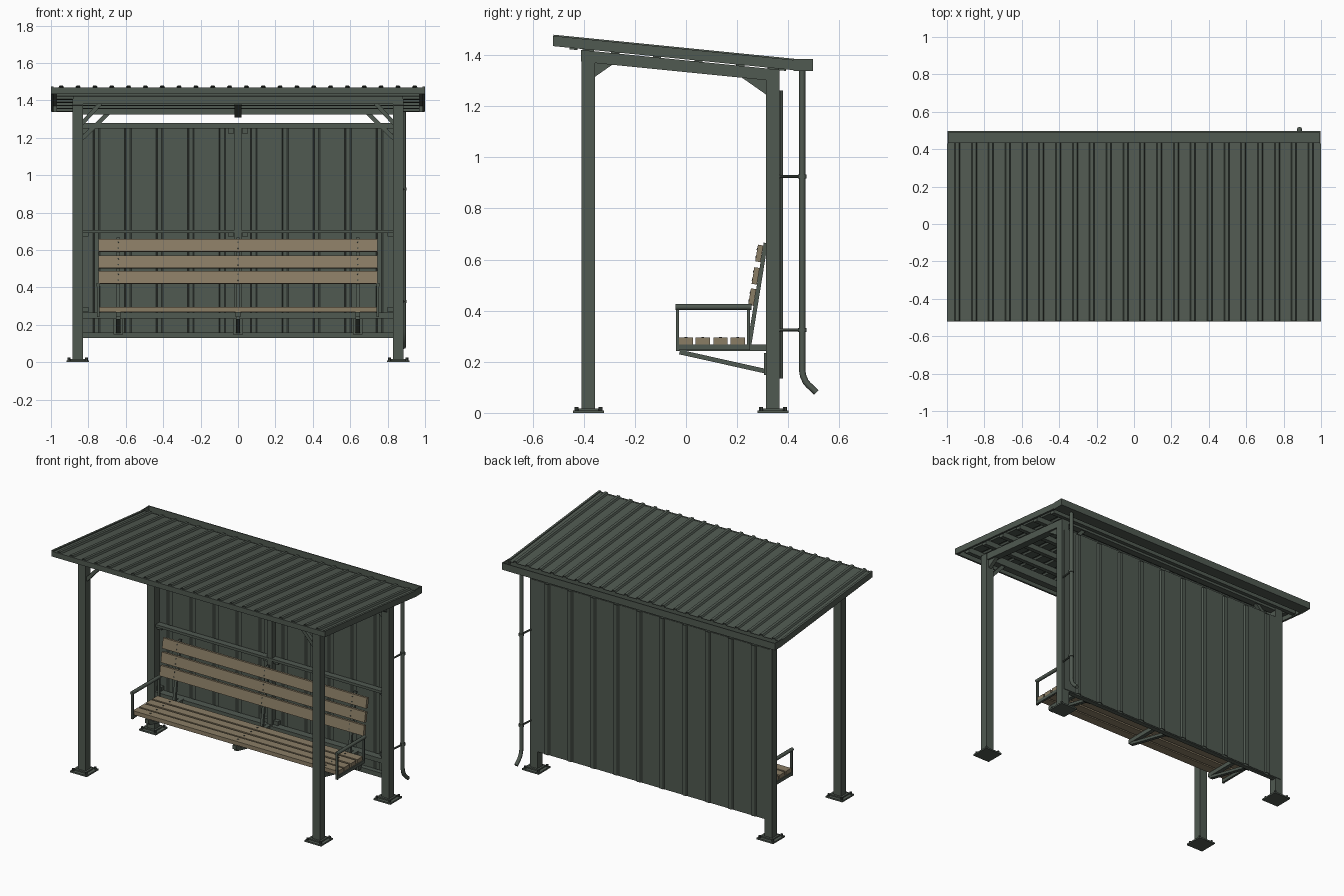
import bpy, bmesh, math
from mathutils import Vector

if "Cube" in bpy.data.objects:
    bpy.data.objects.remove(bpy.data.objects["Cube"])


def material(name, rgb):
    m = bpy.data.materials.new(name)
    m.diffuse_color = (*rgb, 1)
    m.use_nodes = True
    m.node_tree.nodes["Principled BSDF"].inputs["Base Color"].default_value = m.diffuse_color
    return m


GREEN = material("grey green metal", (0.080, 0.100, 0.082))
WOOD = material("tan wood", (0.255, 0.205, 0.130))
DARK = material("dark bolts", (0.045, 0.055, 0.048))


def make(name, verts, faces, mat=GREEN):
    me = bpy.data.meshes.new(name)
    me.from_pydata([tuple(v) for v in verts], [], faces)
    bm = bmesh.new()
    bm.from_mesh(me)
    bmesh.ops.recalc_face_normals(bm, faces=bm.faces)
    bm.to_mesh(me)
    bm.free()
    me.materials.append(mat)
    ob = bpy.data.objects.new(name, me)
    bpy.context.collection.objects.link(ob)
    return ob


def prism(name, pts, x0, x1, mat=GREEN):
    """Extrude a (y, z) outline along x."""
    n = len(pts)
    verts = [(x0, y, z) for y, z in pts] + [(x1, y, z) for y, z in pts]
    faces = [tuple(range(n)), tuple(range(n, 2 * n))]
    faces += [(i, (i + 1) % n, n + (i + 1) % n, n + i) for i in range(n)]
    return make(name, verts, faces, mat)


def box(name, x0, x1, y0, y1, z0, z1, mat=GREEN):
    return prism(name, [(y0, z0), (y1, z0), (y1, z1), (y0, z1)], x0, x1, mat)


def bar(name, p, q, side, w, h, mat=GREEN):
    """Rectangular bar from p to q; w along side, h across."""
    p, q, s = Vector(p), Vector(q), Vector(side)
    u = s.cross(q - p).normalized() * h / 2
    s = s * w / 2
    verts = [e + a * s + b * u for e in (p, q) for a, b in ((-1, -1), (1, -1), (1, 1), (-1, 1))]
    faces = [(0, 1, 2, 3), (4, 5, 6, 7)] + [(i, (i + 1) % 4, 4 + (i + 1) % 4, 4 + i) for i in range(4)]
    return make(name, verts, faces, mat)


def cylinder(name, p, q, r, mat=GREEN, n=8):
    p, q = Vector(p), Vector(q)
    d = (q - p).normalized()
    a = d.orthogonal().normalized()
    b = d.cross(a)
    ring = [(a * math.cos(t) + b * math.sin(t)) * r for t in (2 * math.pi * i / n for i in range(n))]
    faces = [tuple(range(n)), tuple(range(n, 2 * n))]
    faces += [(i, (i + 1) % n, n + (i + 1) % n, n + i) for i in range(n)]
    return make(name, [p + v for v in ring] + [q + v for v in ring], faces, mat)


def tube(name, pts, r):
    """Round pipe along a path."""
    cu = bpy.data.curves.new(name, "CURVE")
    cu.dimensions = "3D"
    cu.bevel_depth = r
    cu.bevel_resolution = 2
    cu.use_fill_caps = True
    sp = cu.splines.new("POLY")
    sp.points.add(len(pts) - 1)
    for p, c in zip(sp.points, pts):
        p.co = (*c, 1)
    cu.materials.append(GREEN)
    ob = bpy.data.objects.new(name, cu)
    bpy.context.collection.objects.link(ob)


def ribbed_sheet(name, half, ribs, base, top, height, start, end):
    """Sheet metal with trapezoid ribs; start/end map (x, height) to a point."""
    prof = [(-half, 0)]
    for c in ribs:
        prof += [(c - base, 0), (c - top, height), (c + top, height), (c + base, 0)]
    prof.append((half, 0))
    n = len(prof)
    verts = [start(*p) for p in prof] + [end(*p) for p in prof]
    ob = make(name, verts, [(i, i + 1, n + i + 1, n + i) for i in range(n - 1)])
    mod = ob.modifiers.new("thickness", "SOLIDIFY")
    mod.thickness, mod.offset = 0.004, 0


def roof(y):
    return 1.467 - 0.1 * (y + 0.52)


def sloped(name, y0, y1, up, down, x0, x1):
    prism(name, [(y0, roof(y0) + down), (y1, roof(y1) + down), (y1, roof(y1) + up), (y0, roof(y0) + up)], x0, x1)


# Posts with base plates and bolts
PX = 0.857
for s in (-1, 1):
    for label, y in (("front", -0.382), ("back", 0.340)):
        x = s * PX
        box(label + "_post", x - 0.0275, x + 0.0275, y - 0.0265, y + 0.0265, 0.01, roof(y) - 0.045)
        box(label + "_base_plate", x - 0.061, x + 0.061, y - 0.061, y + 0.061, 0, 0.010)
        box(label + "_base_collar", x - 0.040, x + 0.040, y - 0.040, y + 0.040, 0.010, 0.018)
        for a in (-1, 1):
            for b in (-1, 1):
                bx, by = x + a * 0.047, y + b * 0.047
                cylinder("base_bolt", (bx, by, 0.01), (bx, by, 0.024), 0.008, DARK, 6)
    # Rafter with corner gussets
    sloped("side_rafter", -0.41, 0.366, -0.036, -0.082, s * PX - 0.024, s * PX + 0.024)
    g0, g1 = s * PX - 0.012, s * PX + 0.012
    prism("front_gusset", [(-0.356, 1.315), (-0.356, 1.39), (-0.27, 1.375)], g0, g1)
    prism("back_gusset", [(0.314, 1.245), (0.314, 1.318), (0.218, 1.312)], g0, g1)
    # Diagonal knee braces across the front and back frames
    bar("front_knee_brace", (s * 0.835, -0.382, 1.275), (s * 0.735, -0.382, 1.385), (0, 1, 0), 0.025, 0.022)
    bar("back_knee_brace", (s * 0.835, 0.340, 1.195), (s * 0.690, 0.340, 1.335), (0, 1, 0), 0.025, 0.022)

# Cross beams and purlins below the roof
box("front_beam", -0.84, 0.84, -0.405, -0.360, 1.380, 1.430)
box("back_beam", -0.84, 0.84, 0.318, 0.362, 1.325, 1.362)
sloped("centre_rafter", -0.36, 0.32, -0.036, -0.075, -0.02, 0.02)
for i in range(6):
    y = -0.44 + i * 0.163
    sloped("purlin", y - 0.016, y + 0.016, -0.003, -0.038, -0.97, 0.97)

# Ribbed roof sheet with edge trim
ribs = [(i - 10.5) * 0.09 for i in range(22)]
ribbed_sheet("roof_sheet", 0.995, ribs, 0.014, 0.008, 0.011,
             lambda x, h: (x, -0.518, roof(-0.518) + h), lambda x, h: (x, 0.436, roof(0.436) + h))
for s in (-1, 1):
    sloped("roof_side_trim", -0.52, 0.43, 0.008, -0.032, min(s, s * 0.986), max(s, s * 0.986))
box("roof_front_trim", -1, 1, -0.521, -0.509, 1.435, 1.469)

# Open gutter with end caps
prism("gutter", [(0.420, 1.338), (0.496, 1.338), (0.496, 1.383), (0.490, 1.383), (0.490, 1.344),
                 (0.426, 1.344), (0.426, 1.372), (0.420, 1.372)], -0.998, 0.998)
for x in (-0.998, 0.992):
    box("gutter_end_cap", x, x + 0.006, 0.420, 0.496, 1.338, 1.384)

# Downspout and its wall clips
tube("downspout", [(0.885, 0.455, 1.345), (0.885, 0.455, 0.165), (0.885, 0.458, 0.145), (0.885, 0.468, 0.122),
                   (0.885, 0.478, 0.110), (0.885, 0.510, 0.080)], 0.0125)
for z in (0.925, 0.325):
    cylinder("downspout_clip_rod", (0.877, 0.36, z), (0.885, 0.455, z), 0.006)
    cylinder("downspout_clip_ring", (0.885, 0.455, z - 0.008), (0.885, 0.455, z + 0.008), 0.0165, GREEN, 16)

# Back wall sheet with ribs facing outward
ribbed_sheet("back_wall_sheet", 0.868, [(i - 4.5) * 0.168 for i in range(10)], 0.019, 0.012, 0.010,
             lambda x, h: (x, 0.3685 + h, 0.135), lambda x, h: (x, 0.3685 + h, 1.262))

# Wall frame
box("wall_top_rail", -0.835, 0.835, 0.325, 0.366, 1.250, 1.278)
box("wall_middle_rail", -0.835, 0.835, 0.325, 0.366, 0.690, 0.707)
box("wall_seat_rail", -0.835, 0.835, 0.318, 0.366, 0.235, 0.265)
box("wall_bottom_rail", -0.835, 0.835, 0.335, 0.366, 0.130, 0.160)
box("wall_centre_post", -0.018, 0.018, 0.328, 0.366, 0.135, 1.255)
for x in (-0.815, -0.038, 0.038, 0.815):
    for z in (1.235, 0.683, 0.280):
        box("rail_bracket", x - 0.016, x + 0.016, 0.340, 0.366, z - 0.012, z + 0.014)

# Bench supports: arm, diagonal strut, wall plate, leaning back strap
for x in (-0.64, 0, 0.64):
    box("seat_support_arm", x - 0.013, x + 0.013, -0.038, 0.330, 0.242, 0.268)
    bar("seat_strut", (x, -0.025, 0.238), (x, 0.325, 0.160), (1, 0, 0), 0.024, 0.018)
    box("seat_wall_plate", x - 0.026, x + 0.026, 0.306, 0.338, 0.148, 0.235)
    bar("backrest_strap", (x, 0.248, 0.268), (x, 0.312, 0.665), (1, 0, 0), 0.018, 0.016)

# Seat slats
for y in (0.000, 0.066, 0.135, 0.203):
    box("seat_slat", -0.75, 0.75, y - 0.028, y + 0.028, 0.268, 0.294, WOOD)
    for x in (-0.64, 0, 0.64):
        cylinder("seat_bolt", (x, y, 0.290), (x, y, 0.2965), 0.005, DARK)

# Backrest slats, leaning with the straps
lean = Vector((0, 0.064, 0.397)).normalized()
out = Vector((0, -lean.z, lean.y))
for z in (0.450, 0.533, 0.621):
    c = Vector((0, 0.248 + (z - 0.268) * 0.161, z)) + out * 0.0185
    bar("backrest_slat", c - lean * 0.033, c + lean * 0.033, (1, 0, 0), 1.49, 0.021, WOOD)
    for x in (-0.64, 0, 0.64):
        for d in (-0.016, 0.016):
            p = c + lean * d + Vector((x, 0, 0))
            cylinder("backrest_bolt", p, p + out * 0.0125, 0.004, DARK)

# Armrests
for s in (-1, 1):
    x = s * 0.748
    tube("armrest", [(x, -0.042, 0.414), (x, 0.256, 0.414)], 0.0115)
    box("armrest_front_leg", x - 0.007, x + 0.007, -0.040, -0.028, 0.243, 0.412)
    box("armrest_back_leg", x - 0.007, x + 0.007, 0.238, 0.250, 0.250, 0.412)
    box("armrest_foot", x - 0.007, x + 0.007, -0.038, 0.250, 0.246, 0.267)
